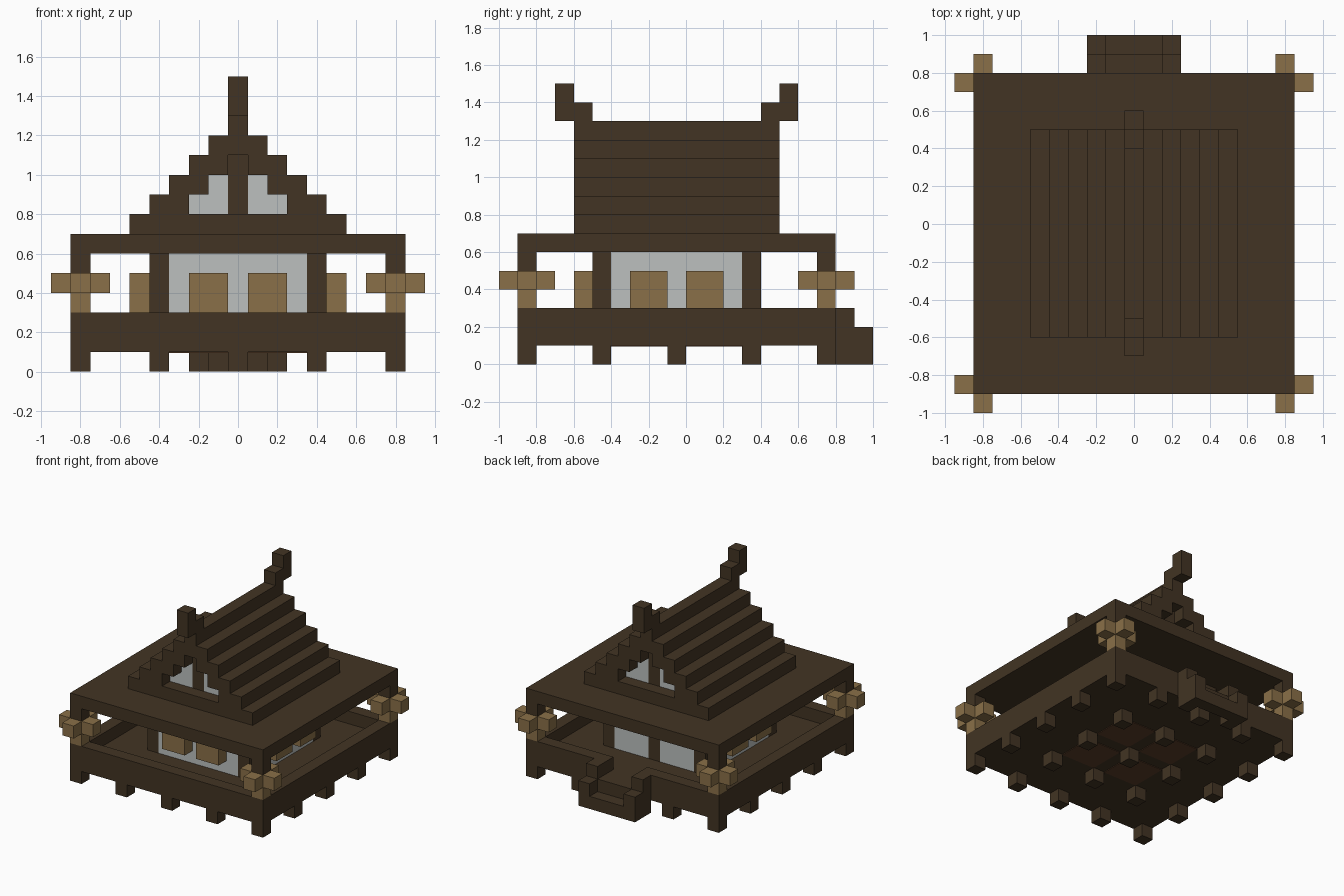
import bpy
import bmesh

cube = bpy.data.objects.get("Cube")
if cube:
    bpy.data.objects.remove(cube)

CY = -0.05  # the building's own middle in y


def material(name, rgb):
    linear = [((c / 255 + 0.055) / 1.055) ** 2.4 for c in rgb] + [1.0]
    mat = bpy.data.materials.new(name)
    mat.use_nodes = True
    mat.diffuse_color = linear
    bsdf = mat.node_tree.nodes["Principled BSDF"]
    bsdf.inputs["Base Color"].default_value = linear
    bsdf.inputs["Roughness"].default_value = 0.9
    return mat


dark = material("dark_wood", (66, 52, 35))
tan = material("tan_wood", (138, 112, 72))
pane = material("pale_pane", (188, 192, 191))
brown = material("brown_floor", (90, 62, 40))


def part(name, mat, boxes):
    """One object from boxes given as (x0, x1, y0, y1, z0, z1), y from the middle."""
    bm = bmesh.new()
    for x0, x1, y0, y1, z0, z1 in boxes:
        made = bmesh.ops.create_cube(bm, size=1)["verts"]
        bmesh.ops.scale(bm, vec=(x1 - x0, y1 - y0, z1 - z0), verts=made)
        bmesh.ops.translate(bm, verts=made, vec=(
            (x0 + x1) / 2, (y0 + y1) / 2 + CY, (z0 + z1) / 2))
    mesh = bpy.data.meshes.new(name)
    bm.to_mesh(mesh)
    bm.free()
    mesh.materials.append(mat)
    obj = bpy.data.objects.new(name, mesh)
    bpy.context.collection.objects.link(obj)
    return obj


def post(x, y, z0, z1):
    """Square column one block wide."""
    return (x - 0.05, x + 0.05, y - 0.05, y + 0.05, z0, z1)


def mirror_x(boxes):
    return boxes + [(-b[1], -b[0]) + tuple(b[2:]) for b in boxes]


def mirror_y(boxes):
    return boxes + [(b[0], b[1], -b[3], -b[2], b[4], b[5]) for b in boxes]


def mirror_xy(boxes):
    return mirror_y(mirror_x(boxes))


# Stilts, deck and railing
grid = [0.4 * i for i in range(-2, 3)]
part("stilts", dark, [post(x, y, 0, 0.1) for x in grid for y in grid])
part("deck", dark, [(-0.85, 0.85, -0.85, 0.85, 0.1, 0.2)])
part("floor_panels", brown, mirror_xy([(0.05, 0.35, 0.05, 0.35, 0.095, 0.1)]))
part("side_railings", dark, mirror_x([(0.75, 0.85, -0.85, 0.85, 0.2, 0.3)]))
part("front_railing", dark, [(-0.75, 0.75, -0.85, -0.75, 0.2, 0.3)])
part("back_railings", dark, mirror_x([(0.15, 0.75, 0.75, 0.85, 0.2, 0.3)]))

# Back stairs
part("stair_sides", dark, mirror_x([(0.15, 0.25, 0.85, 0.95, 0, 0.3),
                                    (0.15, 0.25, 0.95, 1.05, 0, 0.2)]))
part("stair_treads", dark, [(-0.15, 0.15, 0.85, 0.95, 0.1, 0.2),
                            (-0.15, 0.15, 0.95, 1.05, 0, 0.1)])

# Corner posts with cross-shaped lanterns
part("corner_posts", dark, mirror_xy([post(0.8, 0.8, 0.5, 0.6)]))
part("lanterns", tan, mirror_xy([
    post(0.8, 0.8, 0.3, 0.5),
    post(0.9, 0.8, 0.4, 0.5), post(0.7, 0.8, 0.4, 0.5),
    post(0.8, 0.9, 0.4, 0.5), post(0.8, 0.7, 0.4, 0.5)]))

# Room walls
part("room_posts", dark, mirror_xy([post(0.4, 0.4, 0.2, 0.6)]))
part("back_post", dark, [post(0, 0.4, 0.2, 0.6)])
part("side_panes", pane, mirror_x([(0.35, 0.45, -0.35, 0.35, 0.2, 0.6)]))
part("front_pane", pane, [(-0.35, 0.35, -0.45, -0.35, 0.2, 0.6)])
part("back_panes", pane, mirror_x([(0.05, 0.35, 0.35, 0.45, 0.2, 0.6)]))
part("front_shutters", tan, mirror_x([(0.05, 0.25, -0.55, -0.45, 0.3, 0.5)]))
part("side_shutters", tan, mirror_xy([(0.45, 0.55, 0.05, 0.25, 0.3, 0.5)]))

# Roof: wide eave, stepped slopes and ridge
part("eave", dark, [(-0.85, 0.85, -0.85, 0.85, 0.6, 0.7)])
part("roof_base", dark, [(-0.55, 0.55, -0.55, 0.55, 0.7, 0.8)])
part("roof_steps", dark, mirror_x([
    (0.25 - 0.1 * i, 0.45 - 0.1 * i, -0.55, 0.55, 0.8 + 0.1 * i, 0.9 + 0.1 * i)
    for i in range(3)]))
part("roof_cap", dark, [(-0.15, 0.15, -0.55, 0.55, 1.1, 1.2),
                        (-0.05, 0.05, -0.55, 0.55, 1.2, 1.3)])

# Recessed gables and upturned ridge ends
part("gable_posts", dark, mirror_y([post(0, 0.4, 0.8, 1.1)]))
part("gable_panes", pane, mirror_xy([(0.05, 0.25, 0.35, 0.45, 0.8, 0.9),
                                     (0.05, 0.15, 0.35, 0.45, 0.9, 1.0)]))
part("ridge_horns", dark, mirror_y([post(0, 0.5, 1.3, 1.4),
                                    post(0, 0.6, 1.3, 1.5)]))
